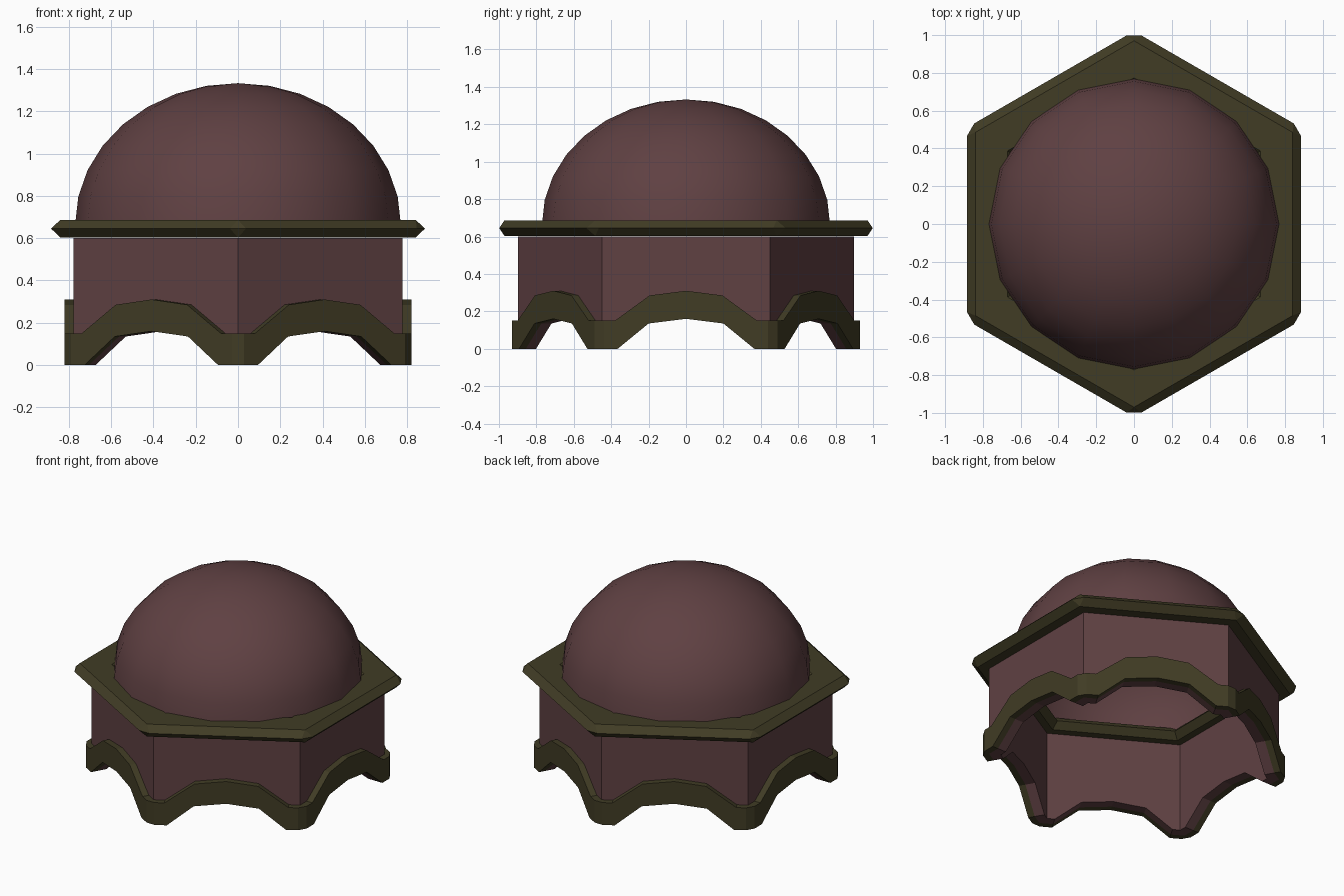
import bpy, bmesh, math

if "Cube" in bpy.data.objects:
    bpy.data.objects.remove(bpy.data.objects["Cube"])

R3 = math.sqrt(3)


def material(name, rgb):
    m = bpy.data.materials.new(name)
    m.diffuse_color = (*rgb, 1)
    m.use_nodes = True
    m.node_tree.nodes["Principled BSDF"].inputs["Base Color"].default_value = m.diffuse_color
    return m


maroon = material("maroon", (0.115, 0.052, 0.055))
olive = material("olive", (0.052, 0.045, 0.018))


def finish(bm, name, mat):
    mesh = bpy.data.meshes.new(name)
    bm.to_mesh(mesh)
    bm.free()
    obj = bpy.data.objects.new(name, mesh)
    bpy.context.collection.objects.link(obj)
    mesh.materials.append(mat)
    return obj


def hex_sweep(name, mat, stations):
    """Loft sections of (apothem, distance along side, z) around six sides."""
    bm = bmesh.new()
    rings = []
    for k in range(6):
        c, s = math.cos(k * math.pi / 3), math.sin(k * math.pi / 3)
        for st in stations:
            rings.append([bm.verts.new((a * c - t * s, a * s + t * c, z)) for a, t, z in st])
    n = len(stations[0])
    for i, r in enumerate(rings):
        q = rings[(i + 1) % len(rings)]
        for j in range(n):
            bm.faces.new((r[j], q[j], q[(j + 1) % n], r[(j + 1) % n]))
    bmesh.ops.remove_doubles(bm, verts=bm.verts, dist=0.0005)
    bmesh.ops.recalc_face_normals(bm, faces=bm.faces)
    return finish(bm, name, mat)


# Half arch: (low t, low z, high t, high z), from centre outwards
ARCH = [(0, 0.16, 0, 0.31), (0.2, 0.135, 0.195, 0.285), (0.365, 0, 0.38, 0.15)]


def arched_band(name, mat, outer, inner, chamfer, top=None):
    def section(s, lt, lz, ht, hz):
        z = hz if top is None else top
        return [(outer, s * lt, lz), (outer, s * ht, z), (inner, s * ht, z), (inner, s * lt, lz)]

    def corner(s):
        z = ARCH[-1][3] if top is None else top
        to, ti = s * (outer / R3 - chamfer), s * inner / R3
        return [(outer, to, 0), (outer, to, z), (inner, ti, z), (inner, ti, 0)]

    stations = [corner(-1)]
    stations += [section(-1, *p) for p in reversed(ARCH[1:])]
    stations += [section(1, *p) for p in ARCH]
    stations.append(corner(1))
    return hex_sweep(name, mat, stations)


# Hexagonal wall and the trim following its arches
arched_band("wall", maroon, 0.778, 0.715, 0, top=0.6)
arched_band("arch_trim", olive, 0.82, 0.778, 0.034)

# Pointed cornice ring: (apothem, z, corner chamfer)
profile = [(0.84, 0.603, 0), (0.884, 0.645, 0.044), (0.84, 0.687, 0),
           (0.67, 0.687, 0), (0.63, 0.645, 0), (0.67, 0.603, 0)]
hex_sweep("cornice", olive, [[(a, s * (a / R3 - c), z) for a, z, c in profile] for s in (-1, 1)])

# Dome: upper half of a flattened sphere
bm = bmesh.new()
bmesh.ops.create_uvsphere(bm, u_segments=16, v_segments=16, radius=1)
bmesh.ops.delete(bm, geom=[v for v in bm.verts if v.co.z < -0.01], context='VERTS')
for v in bm.verts:
    v.co = (v.co.x * 0.77, v.co.y * 0.77, 0.667 + v.co.z * 0.666)
for f in bm.faces:
    f.smooth = True
finish(bm, "dome", maroon)
